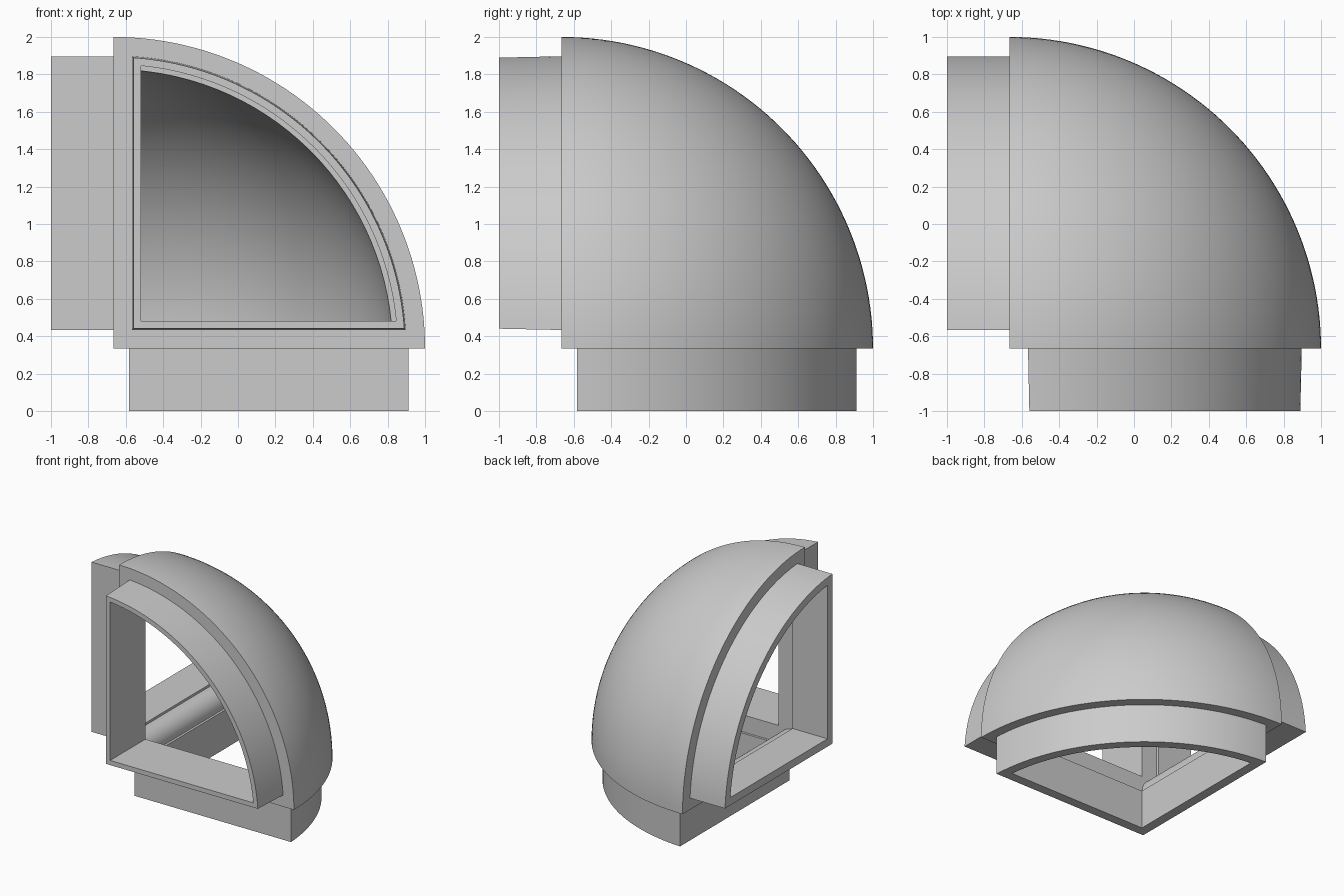
import bpy, bmesh, math
from mathutils import Vector

if "Cube" in bpy.data.objects:
    bpy.data.objects.remove(bpy.data.objects["Cube"])

CENTRE = Vector((-2 / 3, -2 / 3, 1 / 3))   # corner where the three flat sides meet
R = 5 / 3                                  # outer radius
LENGTH = 1 / 3                             # collar length
BAR = 0.147                                # width of the frame bars
STEPS = 48

grey = bpy.data.materials.new("grey")
grey.use_nodes = True
grey.diffuse_color = (0.6, 0.6, 0.6, 1)
grey.node_tree.nodes["Principled BSDF"].inputs["Base Color"].default_value = (0.6, 0.6, 0.6, 1)


def finish(bm, name):
    bmesh.ops.remove_doubles(bm, verts=bm.verts, dist=1e-5)
    bmesh.ops.recalc_face_normals(bm, faces=bm.faces)
    mesh = bpy.data.meshes.new(name)
    bm.to_mesh(mesh)
    bm.free()
    mesh.materials.append(grey)
    obj = bpy.data.objects.new(name, mesh)
    obj.location = CENTRE
    bpy.context.collection.objects.link(obj)
    return obj


def activate(obj):
    bpy.ops.object.select_all(action='DESELECT')
    obj.select_set(True)
    bpy.context.view_layer.objects.active = obj


def cut(obj, cutter):
    cutter.hide_render = True
    mod = obj.modifiers.new("cut", 'BOOLEAN')
    mod.operation, mod.solver, mod.object = 'DIFFERENCE', 'EXACT', cutter
    activate(obj)
    bpy.ops.object.modifier_apply(modifier=mod.name)
    bpy.data.objects.remove(cutter)


def place(u, v, axis, depth):
    co = [u, v]
    co.insert(axis, depth)
    return co


def sector(inset):
    """Quarter disc moved inwards by inset on all of its sides."""
    r = R - inset
    start = math.asin(inset / r)
    span = math.pi / 2 - 2 * start
    arc = [start + span * i / STEPS for i in range(STEPS + 1)]
    return [(inset, inset)] + [(r * math.cos(a), r * math.sin(a)) for a in arc]


def bar_profile(radius):
    """Square bar with its inner edge rounded by radius."""
    c = BAR - radius
    arc = [math.pi / 2 * i / 12 for i in range(13)] if radius else [0]
    edge = [(c + radius * math.cos(a), c + radius * math.sin(a)) for a in arc]
    if not radius:
        edge = [(BAR, BAR)]
    return [(-2, -2), (BAR, -2)] + edge + [(-2, BAR)]


def prism(name, profile, axis, a, b):
    bm = bmesh.new()
    ends = [[bm.verts.new(place(u, v, axis, d)) for u, v in profile] for d in (a, b)]
    for end in ends:
        bm.faces.new(end)
    n = len(profile)
    for i in range(n):
        j = (i + 1) % n
        bm.faces.new((ends[0][i], ends[0][j], ends[1][j], ends[1][i]))
    return finish(bm, name)


def collar(name, axis, outer_base, outer_end, inner):
    """Hollow quarter tube standing out from one flat side."""
    bm = bmesh.new()
    loops = [[bm.verts.new(place(u, v, axis, d)) for u, v in sector(inset)]
             for inset, d in ((outer_base, 0), (outer_end, -LENGTH),
                              (inner, -LENGTH), (inner, 0))]
    n = len(loops[0])
    for k in range(4):
        p, q = loops[k], loops[(k + 1) % 4]
        for i in range(n):
            j = (i + 1) % n
            bm.faces.new((p[i], p[j], q[j], q[i]))
    return finish(bm, name)


def octant(name, r):
    """Solid eighth of a ball."""
    bm = bmesh.new()
    angles = [math.pi / 2 * i / STEPS for i in range(STEPS + 1)]
    top = bm.verts.new((0, 0, r))
    rows = [[bm.verts.new((r * math.cos(t) * math.cos(p), r * math.cos(t) * math.sin(p),
                           r * math.sin(t))) for p in angles] for t in angles[:-1]]
    for low, high in zip(rows, rows[1:]):
        for i in range(STEPS):
            bm.faces.new((low[i], low[i + 1], high[i + 1], high[i]))
    for i in range(STEPS):
        bm.faces.new((rows[-1][i], rows[-1][i + 1], top))
    corner = bm.verts.new((0, 0, 0))
    bm.faces.new([corner] + rows[0])
    bm.faces.new([corner] + [row[0] for row in rows] + [top])
    bm.faces.new([corner] + [row[-1] for row in rows] + [top])
    return finish(bm, name)


# Cavity: a ball less the three frame bars, the one along y being rounded
bm = bmesh.new()
bmesh.ops.create_uvsphere(bm, u_segments=128, v_segments=64, radius=R * 0.9)
cavity = finish(bm, "cavity_cutter")
for axis, radius in ((0, 0), (1, 0.13), (2, 0)):
    cut(cavity, prism("bar_cutter", bar_profile(radius), axis, -3, 3))

# Dome with its cavity and the wider front opening
dome = octant("dome", R)
cut(dome, cavity)
cut(dome, prism("front_opening_cutter", sector(BAR), 1, -0.1, BAR))

# Collars
parts = [dome,
         collar("side_collar", 0, 0.1, 0.1, 0.167),
         collar("front_collar", 1, 0.1, 0.107, BAR),
         collar("bottom_collar", 2, 0.085, 0.085, 0.167)]

for part in parts:
    activate(part)
    bpy.ops.object.shade_smooth_by_angle(angle=math.radians(30))
